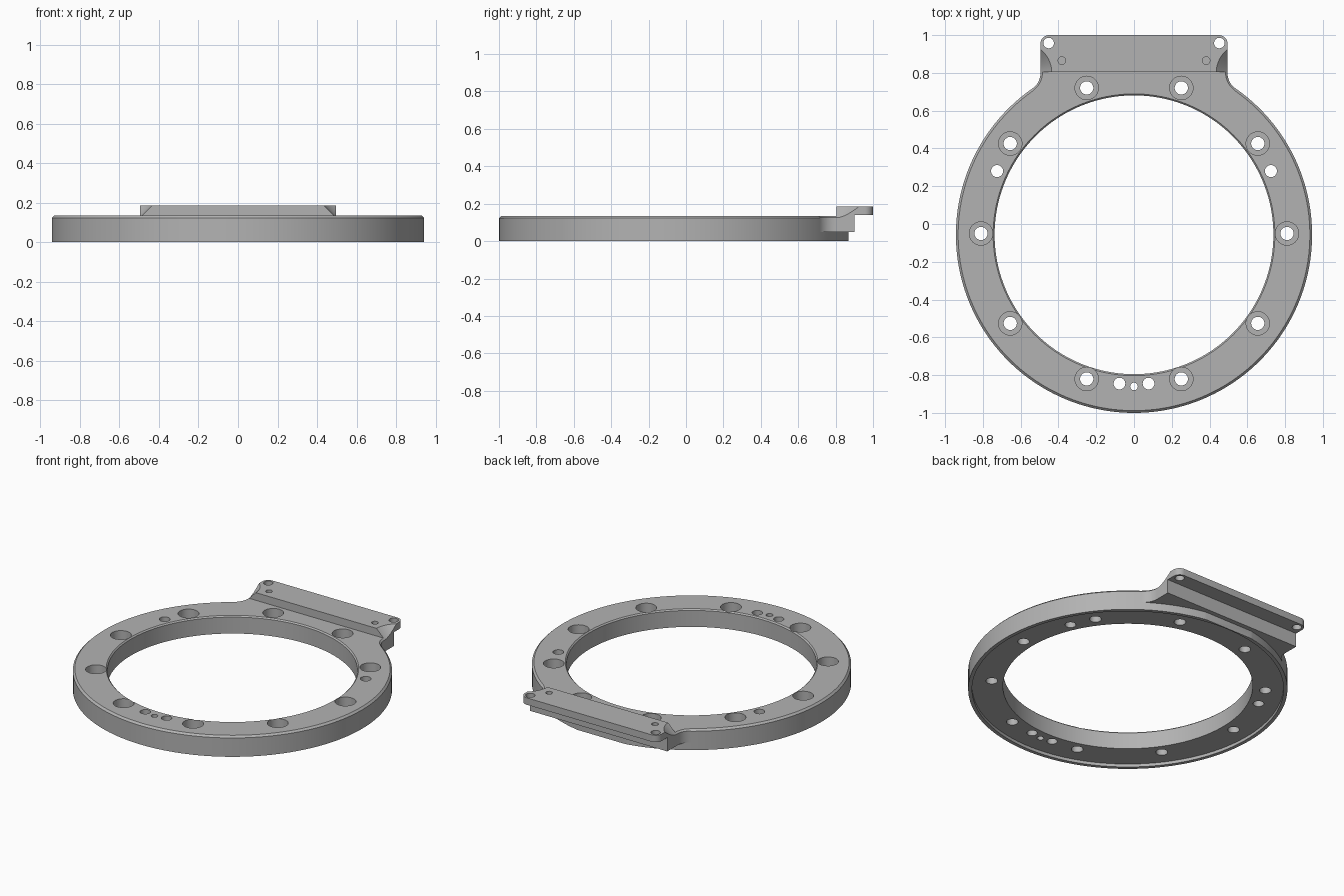
import bpy, bmesh
from math import pi, sqrt, cos, sin, atan2
from mathutils import Matrix, Vector

cube = bpy.data.objects.get("Cube")
if cube:
    bpy.data.objects.remove(cube)

CY = -0.057          # ring centre
R_OUT, R_IN = 0.943, 0.738
TOP, LUG_LOW, LUG_TOP = 0.135, 0.05, 0.185
HALF = 0.495         # half width of the mounting lug

grey = bpy.data.materials.new("machined grey")
grey.use_nodes = True
grey.diffuse_color = (0.45, 0.45, 0.45, 1)
grey.node_tree.nodes["Principled BSDF"].inputs["Base Color"].default_value = (0.45, 0.45, 0.45, 1)


def finish(name, bm):
    bmesh.ops.remove_doubles(bm, verts=bm.verts, dist=1e-5)
    bmesh.ops.recalc_face_normals(bm, faces=bm.faces)
    mesh = bpy.data.meshes.new(name)
    bm.to_mesh(mesh)
    bm.free()
    mesh.materials.append(grey)
    obj = bpy.data.objects.new(name, mesh)
    bpy.context.collection.objects.link(obj)
    return obj


def lathe(bm, profile, x, y, steps, closed=False):
    """Revolve (radius, z) points about a vertical axis."""
    vs = [bm.verts.new((x + r, y, z)) for r, z in profile]
    edges = [bm.edges.new(p) for p in zip(vs, vs[1:])]
    if closed:
        edges.append(bm.edges.new((vs[-1], vs[0])))
    bmesh.ops.spin(bm, geom=vs + edges, cent=(x, y, 0), axis=(0, 0, 1),
                   angle=2 * pi, steps=steps, use_merge=True)


def prism(name, points, direction):
    """Extrude a flat outline of 3D points."""
    bm = bmesh.new()
    face = bm.faces.new([bm.verts.new(p) for p in points])
    new = bmesh.ops.extrude_face_region(bm, geom=[face])["geom"]
    bmesh.ops.translate(bm, vec=direction, verts=[v for v in new if isinstance(v, bmesh.types.BMVert)])
    return finish(name, bm)


def boolean(target, tool, operation):
    mod = target.modifiers.new(operation.lower(), 'BOOLEAN')
    mod.operation, mod.object, mod.solver = operation, tool, 'EXACT'
    bpy.context.view_layer.objects.active = target
    bpy.ops.object.modifier_apply(modifier=mod.name)
    bpy.data.objects.remove(tool)


# Ring with chamfered edges and a shallow recess underneath
bm = bmesh.new()
lathe(bm, [(R_IN, 0.02), (0.92, 0.02), (0.92, 0), (R_OUT, 0), (R_OUT, TOP - 0.012),
           (R_OUT - 0.012, TOP), (R_IN + 0.008, TOP), (R_IN, TOP - 0.008)],
      0, CY, 160, closed=True)
ring = finish("mounting_ring", bm)

# Flat relief on the back of the ring, below the lug
flat = [(-0.6, 0.87, -0.1), (0.6, 0.87, -0.1), (0.6, 1.1, -0.1), (-0.6, 1.1, -0.1)]
boolean(ring, prism("flat_cutter", flat, (0, 0, 0.1 + LUG_LOW)), 'DIFFERENCE')

# Stepped lug, with its two back corners rounded
section = [(0.72, LUG_LOW), (0.9, LUG_LOW), (0.9, 0.14), (1, 0.14), (1, LUG_TOP),
           (0.805, LUG_TOP), (0.805, TOP), (0.72, TOP)]
lug = prism("lug", [(-HALF, y, z) for y, z in section], (2 * HALF, 0, 0))
bm = bmesh.new()
bm.from_mesh(lug.data)
corners = [e for e in bm.edges if all(v.co.y > 0.99 for v in e.verts)
           and abs(e.verts[0].co.x - e.verts[1].co.x) < 0.01]
bmesh.ops.bevel(bm, geom=corners, offset=0.045, segments=8, profile=0.5, affect='EDGES')
bm.to_mesh(lug.data)
bm.free()
boolean(ring, lug, 'UNION')

# Concave fillets joining the lug sides to the ring, with a conical chamfer above
FR = 0.1
fx = HALF + FR
fy = CY + sqrt((R_OUT + FR) ** 2 - fx ** 2)
end = atan2(fy - CY, fx)
for side in (-1, 1):
    arc = [pi + end * i / 12 for i in range(13)]
    outline = [(fx + FR * cos(a), fy + FR * sin(a)) for a in arc]
    outline += [(0.5, 0.66), (0.45, 0.72), (0.45, fy)]
    boolean(ring, prism("fillet", [(side * x, y, LUG_LOW) for x, y in outline],
                        (0, 0, TOP - LUG_LOW)), 'UNION')
    bm = bmesh.new()
    z0, z1 = TOP - 0.01, LUG_TOP + 0.02
    lathe(bm, [(0, z0), (FR, z0), (FR + z1 - z0, z1), (0, z1)], side * fx, fy, 64)
    cone = finish("cone_cutter", bm)
    boolean(ring, cone, 'DIFFERENCE')

# Counterbored bolt holes, plain holes and blind lug holes
bm = bmesh.new()


def drill(x, y, r, bottom=-0.1):
    lathe(bm, [(0, bottom), (r, bottom), (r, 0.3), (0, 0.3)], x, y, 32)


for i in range(10):
    a = i * pi / 5
    lathe(bm, [(0, -0.1), (0.035, -0.1), (0.035, 0.07), (0.062, 0.07), (0.062, 0.3), (0, 0.3)],
          0.81 * cos(a), CY + 0.007 + 0.81 * sin(a), 32)
for side in (-1, 1):
    drill(side * 0.725, 0.28, 0.032)
    drill(side * 0.077, -0.845, 0.031)
    drill(side * 0.452, 0.958, 0.028)
    drill(side * 0.382, 0.865, 0.02, 0.1)
drill(0, -0.86, 0.02)
boolean(ring, finish("hole_cutter", bm), 'DIFFERENCE')

# Smooth round walls, keep machined edges sharp
bpy.ops.object.select_all(action='DESELECT')
ring.select_set(True)
bpy.context.view_layer.objects.active = ring
bpy.ops.object.shade_smooth_by_angle(angle=pi / 6)
